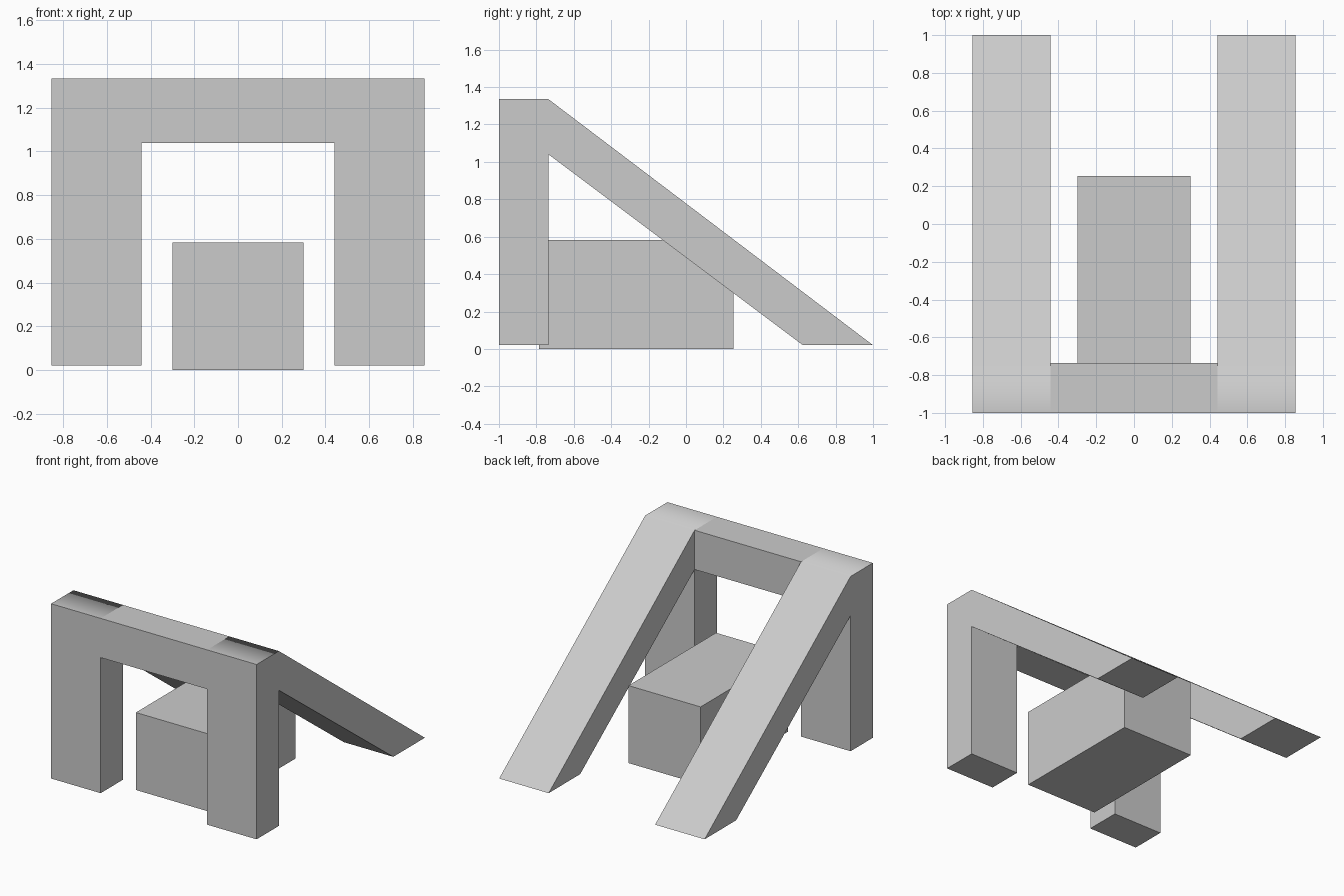
import bpy
import bmesh

cube = bpy.data.objects.get("Cube")
if cube:
    bpy.data.objects.remove(cube, do_unlink=True)

grey = bpy.data.materials.new("light_grey")
grey.use_nodes = True
colour = (0.6, 0.6, 0.6, 1.0)
grey.diffuse_color = colour
grey.node_tree.nodes["Principled BSDF"].inputs["Base Color"].default_value = colour

# Shared dimensions
OUTER, INNER = 0.855, 0.443
FRONT, POST_BACK, REAR = -1.0, -0.735, 1.0
FOOT, BEAM_BOTTOM, TOP = 0.02, 1.04, 1.335
BRACE_HEEL = 0.625


def extrude_profile(name, profile, x0, x1, ridge=None):
    """Extrude a (y, z) outline along x; the ridge point gives a soft edge."""
    bm = bmesh.new()
    face = bm.faces.new([bm.verts.new((x0, y, z)) for y, z in profile])
    result = bmesh.ops.extrude_face_region(bm, geom=[face])
    moved = [v for v in result["geom"] if isinstance(v, bmesh.types.BMVert)]
    bmesh.ops.translate(bm, verts=moved, vec=(x1 - x0, 0, 0))
    bmesh.ops.recalc_face_normals(bm, faces=bm.faces)
    for f in bm.faces:
        f.smooth = True
    for e in bm.edges:
        e.smooth = ridge is not None and all(
            abs(v.co.y - ridge[0]) + abs(v.co.z - ridge[1]) < 0.001 for v in e.verts)
    mesh = bpy.data.meshes.new(name)
    bm.to_mesh(mesh)
    bm.free()
    mesh.materials.append(grey)
    obj = bpy.data.objects.new(name, mesh)
    bpy.context.collection.objects.link(obj)
    return obj


def rectangle(y0, y1, z0, z1):
    return [(y0, z0), (y1, z0), (y1, z1), (y0, z1)]


# Side frames: front post and sloping rear brace in one outline
ridge = (POST_BACK, TOP)
frame = [(FRONT, FOOT), (POST_BACK, FOOT), (POST_BACK, BEAM_BOTTOM),
         (BRACE_HEEL, FOOT), (REAR, FOOT), ridge, (FRONT, TOP)]
for side, sign in (("left", 1), ("right", -1)):
    obj = extrude_profile(side + "_frame", frame, sign * INNER, sign * OUTER, ridge)
    soften = obj.modifiers.new("weighted_normals", 'WEIGHTED_NORMAL')
    soften.keep_sharp = True
    soften.weight = 100

# Cross beam joining the posts
extrude_profile("cross_beam", rectangle(FRONT, POST_BACK, BEAM_BOTTOM, TOP), -INNER, INNER)

# Block standing between the frames
extrude_profile("centre_block", rectangle(-0.785, 0.255, 0, 0.583), -0.3, 0.3)
